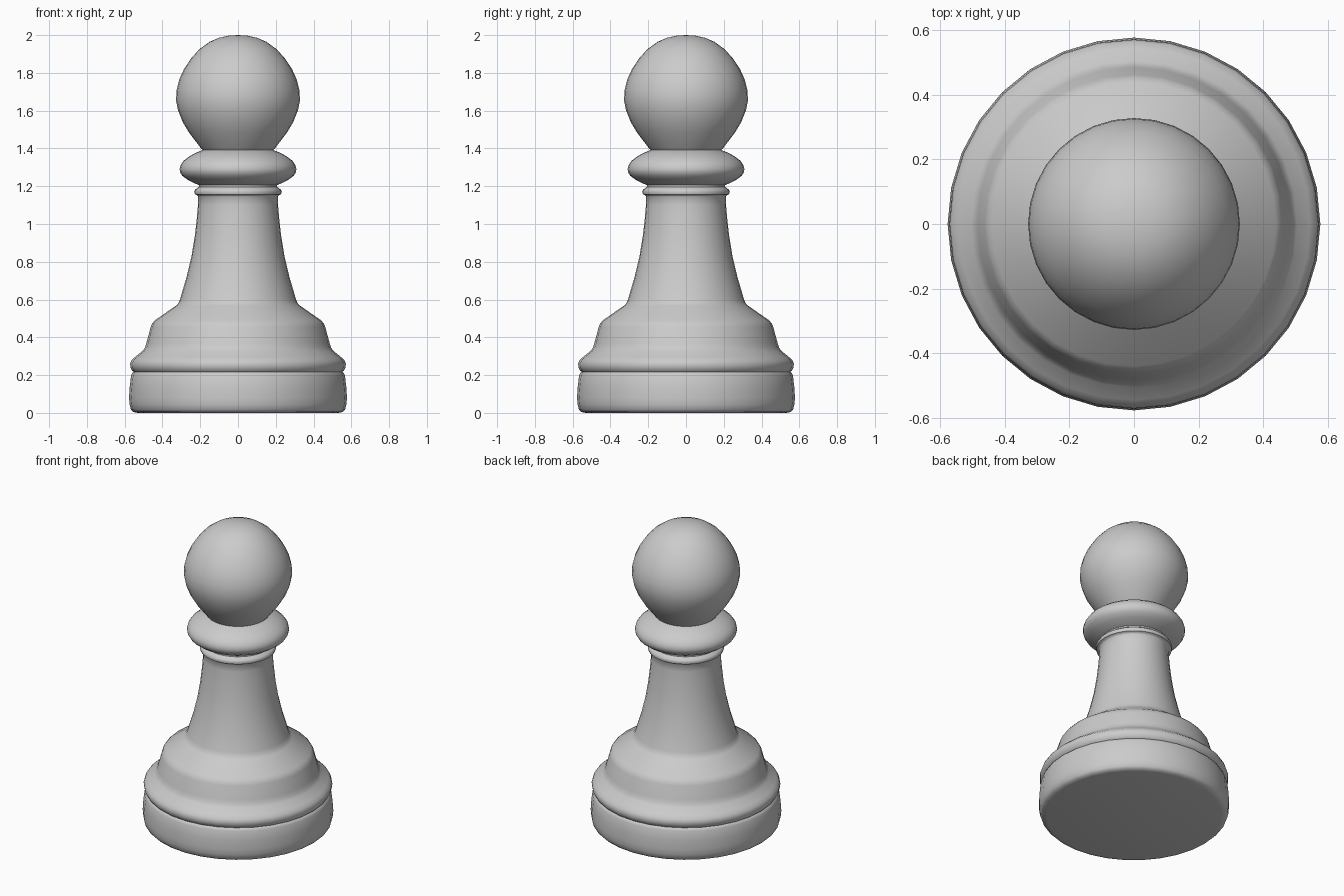
import bpy, bmesh, math

SIDES = 32

# Outline from bottom centre to top centre, as (radius, height)
base = [(0, 0), (0.53, 0), (0.555, 0.005), (0.567, 0.018), (0.574, 0.045), (0.577, 0.08),
        (0.573, 0.14), (0.566, 0.20), (0.56, 0.212), (0.553, 0.217), (0.56, 0.223),
        (0.569, 0.24), (0.571, 0.26), (0.564, 0.278), (0.545, 0.296), (0.505, 0.328),
        (0.493, 0.345), (0.485, 0.37), (0.462, 0.455), (0.455, 0.472), (0.44, 0.49)]
stem = [(0.328, 0.568), (0.315, 0.582), (0.306, 0.605), (0.272, 0.72), (0.246, 0.83),
        (0.228, 0.94), (0.217, 1.04), (0.212, 1.10), (0.211, 1.145)]
ring = [(0.216, 1.152), (0.228, 1.157), (0.232, 1.17), (0.227, 1.182), (0.216, 1.19), (0.206, 1.197)]
collar = [(0.206, 1.206), (0.225, 1.213), (0.265, 1.233), (0.295, 1.255), (0.307, 1.275),
          (0.309, 1.292), (0.304, 1.312), (0.288, 1.335), (0.258, 1.358), (0.222, 1.378), (0.187, 1.391)]
head = [(0.195, 1.40), (0.222, 1.435), (0.26, 1.485), (0.293, 1.54), (0.317, 1.60),
        (0.328, 1.655), (0.325, 1.71), (0.311, 1.765), (0.286, 1.82), (0.25, 1.875),
        (0.205, 1.925), (0.15, 1.965), (0.10, 1.986), (0.05, 1.997), (0, 2.0)]

# Turn the outline around z
bm = bmesh.new()
verts = [bm.verts.new((r, 0, z)) for r, z in base + stem + ring + collar + head]
edges = [bm.edges.new(pair) for pair in zip(verts, verts[1:])]
bmesh.ops.spin(bm, geom=verts + edges, cent=(0, 0, 0), axis=(0, 0, 1),
               angle=math.tau, steps=SIDES, use_merge=False)
bmesh.ops.remove_doubles(bm, verts=bm.verts, dist=0.0005)
bmesh.ops.recalc_face_normals(bm, faces=bm.faces)

mesh = bpy.data.meshes.new("pawn")
bm.to_mesh(mesh)
bm.free()
pawn = bpy.data.objects.new("pawn", mesh)
bpy.context.collection.objects.link(pawn)

# Smooth shading, sharp only at the tight creases
bpy.context.view_layer.objects.active = pawn
pawn.select_set(True)
bpy.ops.object.shade_smooth_by_angle(angle=math.radians(50))
